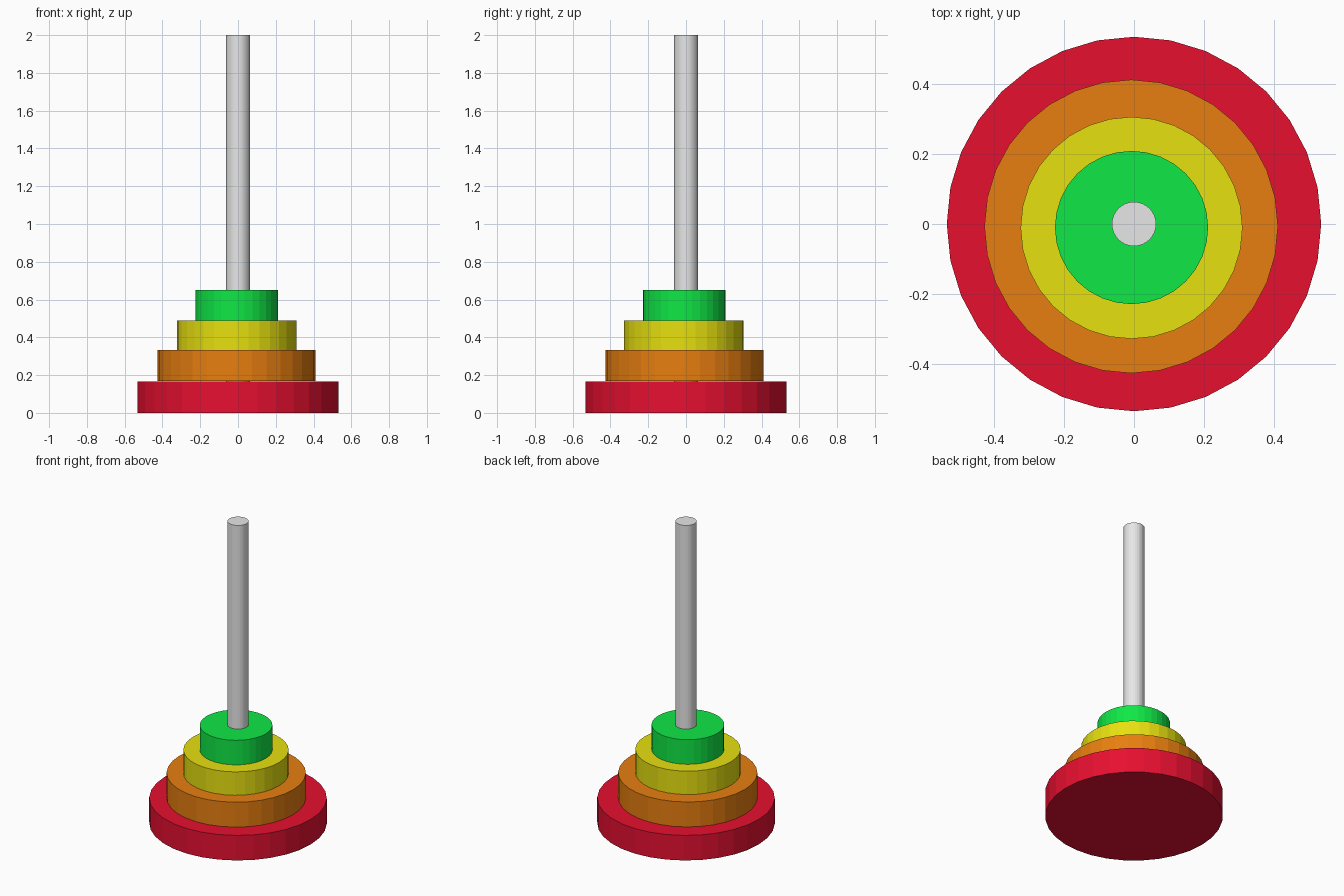
import bpy

cube = bpy.data.objects.get("Cube")
if cube:
    bpy.data.objects.remove(cube, do_unlink=True)


def material(name, rgb):
    mat = bpy.data.materials.new(name)
    mat.use_nodes = True
    mat.diffuse_color = (*rgb, 1)
    mat.node_tree.nodes["Principled BSDF"].inputs["Base Color"].default_value = (*rgb, 1)
    return mat


def disc(name, radius, bottom, top, centre, mat):
    """Flat-shaded 32-sided cylinder between two heights."""
    bpy.ops.mesh.primitive_cylinder_add(
        vertices=32, radius=radius, depth=top - bottom,
        location=(*centre, (bottom + top) / 2))
    obj = bpy.context.object
    obj.name = name
    obj.data.materials.append(mat)
    return obj


red = material("red", (0.8, 0.005, 0.03))
orange = material("orange", (0.8, 0.21, 0.005))
yellow = material("yellow", (0.8, 0.75, 0.005))
green = material("green", (0.005, 0.8, 0.06))
grey = material("light grey", (0.8, 0.8, 0.8))

# Base and the upright pole
disc("base", 0.533, 0, 0.166, (0, 0), red)
disc("pole", 0.063, 0.166, 2, (0, 0), grey)

# Stacked discs, sitting slightly off the pole's centre
disc("large_disc", 0.418, 0.168, 0.333, (-0.008, -0.007), orange)
disc("middle_disc", 0.316, 0.333, 0.488, (-0.007, -0.011), yellow)
disc("small_disc", 0.218, 0.488, 0.651, (-0.007, -0.010), green)
